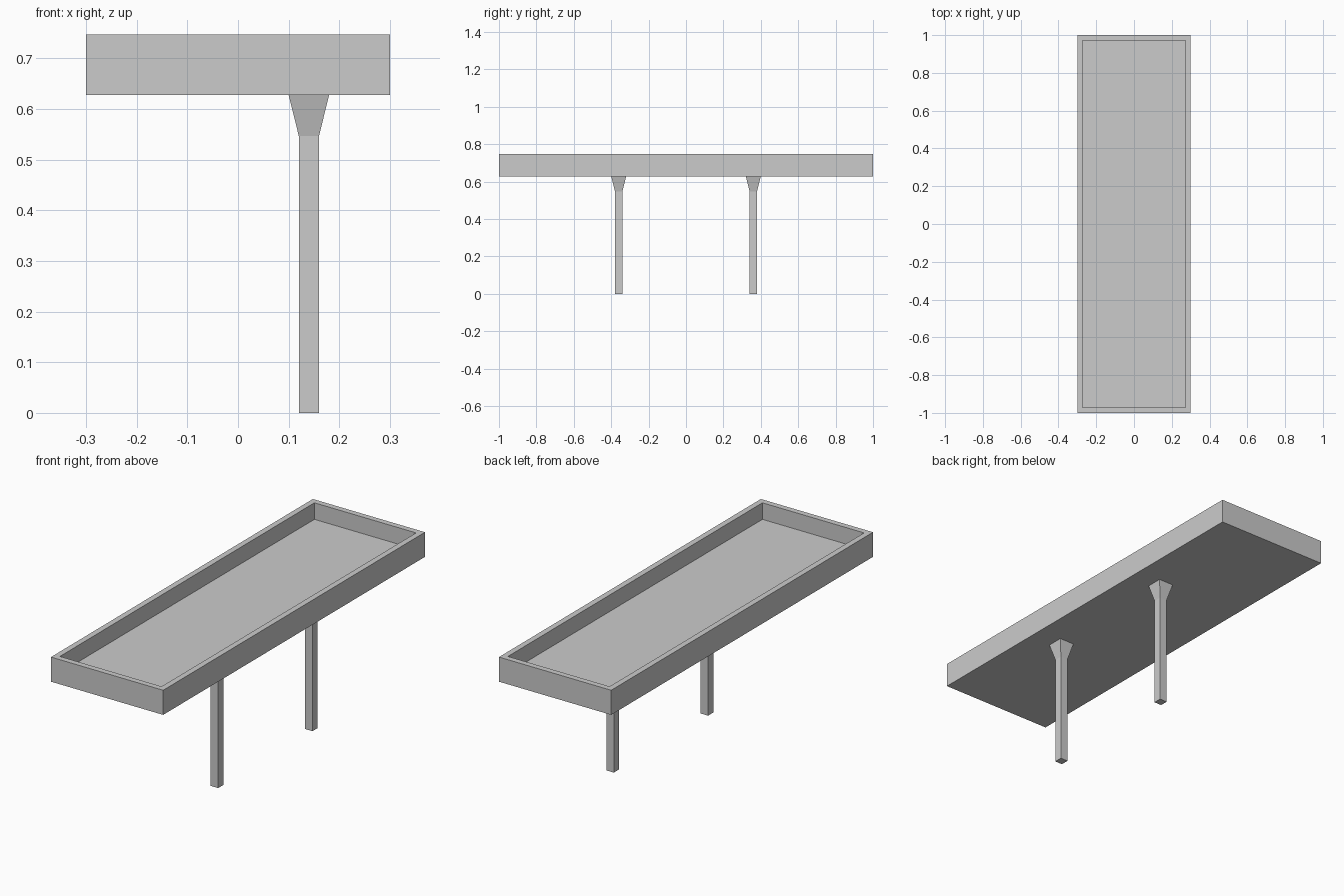
import bpy
import bmesh
from mathutils import Vector

if "Cube" in bpy.data.objects:
    bpy.data.objects.remove(bpy.data.objects["Cube"])

TRAY_BOTTOM, TRAY_TOP = 0.628, 0.747
RIM, RECESS = 0.04, 0.08
FLARE_START = 0.547


def add_object(name, bm, location=(0, 0, 0)):
    bmesh.ops.recalc_face_normals(bm, faces=bm.faces[:])
    mesh = bpy.data.meshes.new(name)
    bm.to_mesh(mesh)
    bm.free()
    obj = bpy.data.objects.new(name, mesh)
    obj.location = location
    bpy.context.collection.objects.link(obj)
    return obj


def box(size, z0, z1):
    bm = bmesh.new()
    bmesh.ops.create_cube(bm, size=1)
    bmesh.ops.scale(bm, verts=bm.verts, vec=(size[0], size[1], z1 - z0))
    bmesh.ops.translate(bm, verts=bm.verts, vec=(0, 0, (z0 + z1) / 2))
    return bm, max(bm.faces, key=lambda f: f.calc_center_median().z)


# Tray top: a slab with an inset, sunken floor
bm, top = box((0.6, 2.0), TRAY_BOTTOM, TRAY_TOP)
bmesh.ops.inset_region(bm, faces=[top], thickness=RIM)
floor = bmesh.ops.extrude_discrete_faces(bm, faces=[top])["faces"][0]
bmesh.ops.translate(bm, verts=floor.verts, vec=(0, 0, -RECESS))
add_object("tray_top", bm)

# Legs: square posts whose upper end flares out to meet the tray
for name, y in (("front_leg", -0.36), ("back_leg", 0.36)):
    bm, top = box((0.04, 0.04), 0, FLARE_START)
    flare = bmesh.ops.extrude_discrete_faces(bm, faces=[top])["faces"][0]
    bmesh.ops.translate(bm, verts=flare.verts, vec=(0, 0, TRAY_BOTTOM - FLARE_START))
    bmesh.ops.scale(bm, verts=flare.verts, vec=Vector((2, 2, 1)))
    add_object(name, bm, (0.14, y, 0))
